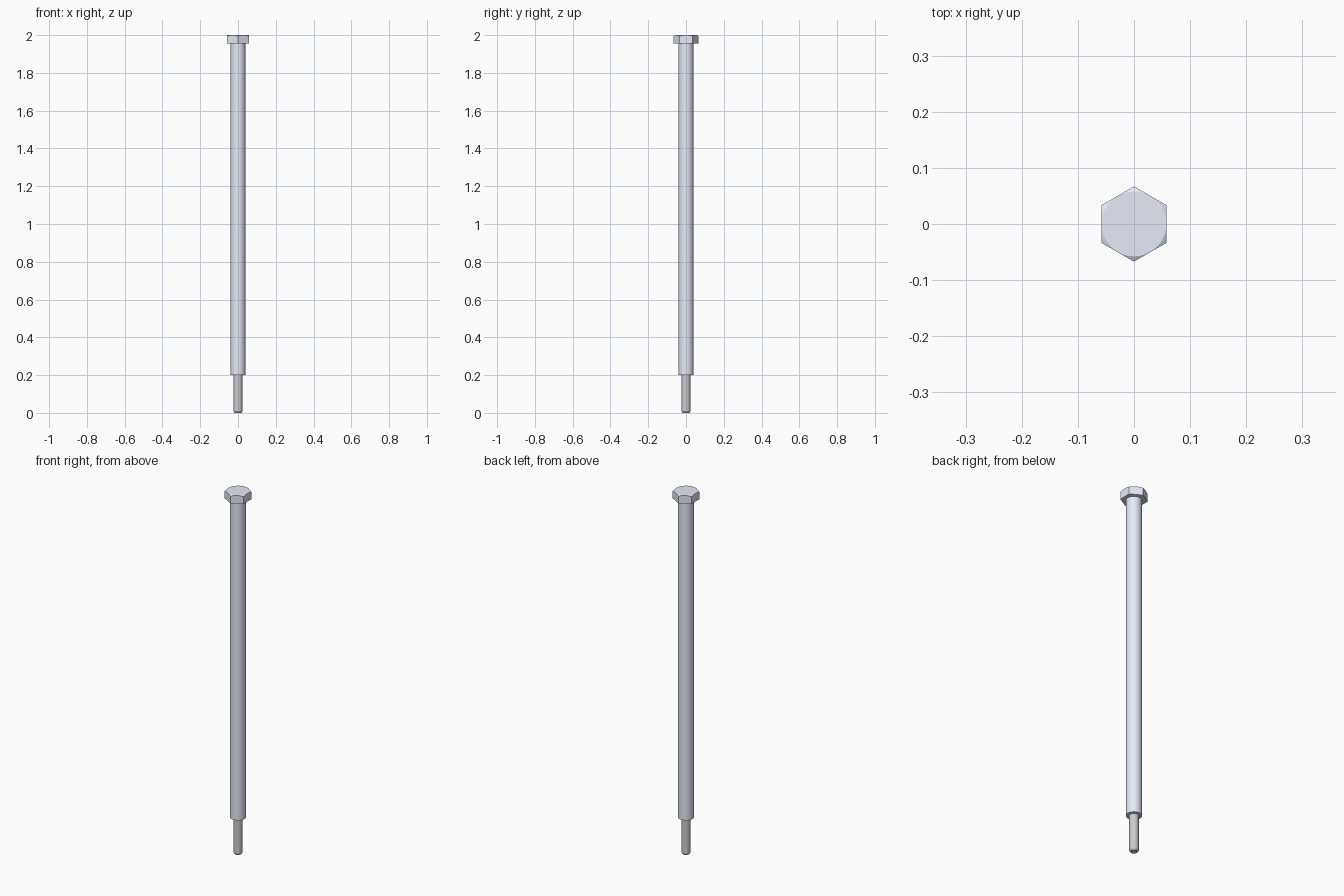
import bpy, bmesh, math

if "Cube" in bpy.data.objects:
    bpy.data.objects.remove(bpy.data.objects["Cube"])

def material(name, rgb):
    m = bpy.data.materials.new(name)
    m.diffuse_color = (*rgb, 1)
    m.use_nodes = True
    m.node_tree.nodes["Principled BSDF"].inputs["Base Color"].default_value = m.diffuse_color
    return m

def lathe(name, profile, sides, mat=None, turn=0.0):
    """Closed solid of revolution from (radius, z) points, bottom to top."""
    bm = bmesh.new()
    rings = []
    for r, z in profile:
        rings.append([bm.verts.new((r * math.cos(turn + 2 * math.pi * i / sides),
                                    r * math.sin(turn + 2 * math.pi * i / sides), z))
                      for i in range(sides)])
    for a, b in zip(rings, rings[1:]):
        for i in range(sides):
            j = (i + 1) % sides
            bm.faces.new((a[i], a[j], b[j], b[i]))
    bm.faces.new(rings[0][::-1])
    bm.faces.new(rings[-1])
    mesh = bpy.data.meshes.new(name)
    bm.to_mesh(mesh)
    bm.free()
    obj = bpy.data.objects.new(name, mesh)
    bpy.context.collection.objects.link(obj)
    if mat:
        mesh.materials.append(mat)
    return obj

def smooth(obj):
    bpy.ops.object.select_all(action='DESELECT')
    obj.select_set(True)
    bpy.context.view_layer.objects.active = obj
    bpy.ops.object.shade_smooth_by_angle(angle=math.radians(20))

steel = material("blue_steel", (0.79, 0.83, 0.93))

# Plain shank and thinner threaded end with chamfered tip
shank = lathe("shank", [(0.039, 0.2), (0.039, 1.956)], 64, steel)
tip = lathe("threaded_end", [(0.018, 0), (0.0235, 0.009), (0.0235, 0.201)], 64)

# Hexagonal head, its top corners trimmed by a shallow cone
head = lathe("hex_head", [(0.067, 1.955), (0.067, 2.0)], 6, steel, math.pi / 2)
cone = lathe("chamfer_cutter", [(0.1, 1.9), (0.1, 1.9755), (0.0576, 2.0), (0.0576, 2.01)], 96, steel)
cone.hide_render = True
mod = head.modifiers.new("chamfer", 'BOOLEAN')
mod.operation = 'INTERSECT'
mod.solver = 'EXACT'
mod.object = cone
bpy.context.view_layer.objects.active = head
bpy.ops.object.modifier_apply(modifier="chamfer")
bpy.data.objects.remove(cone)

for part in (shank, tip, head):
    smooth(part)
